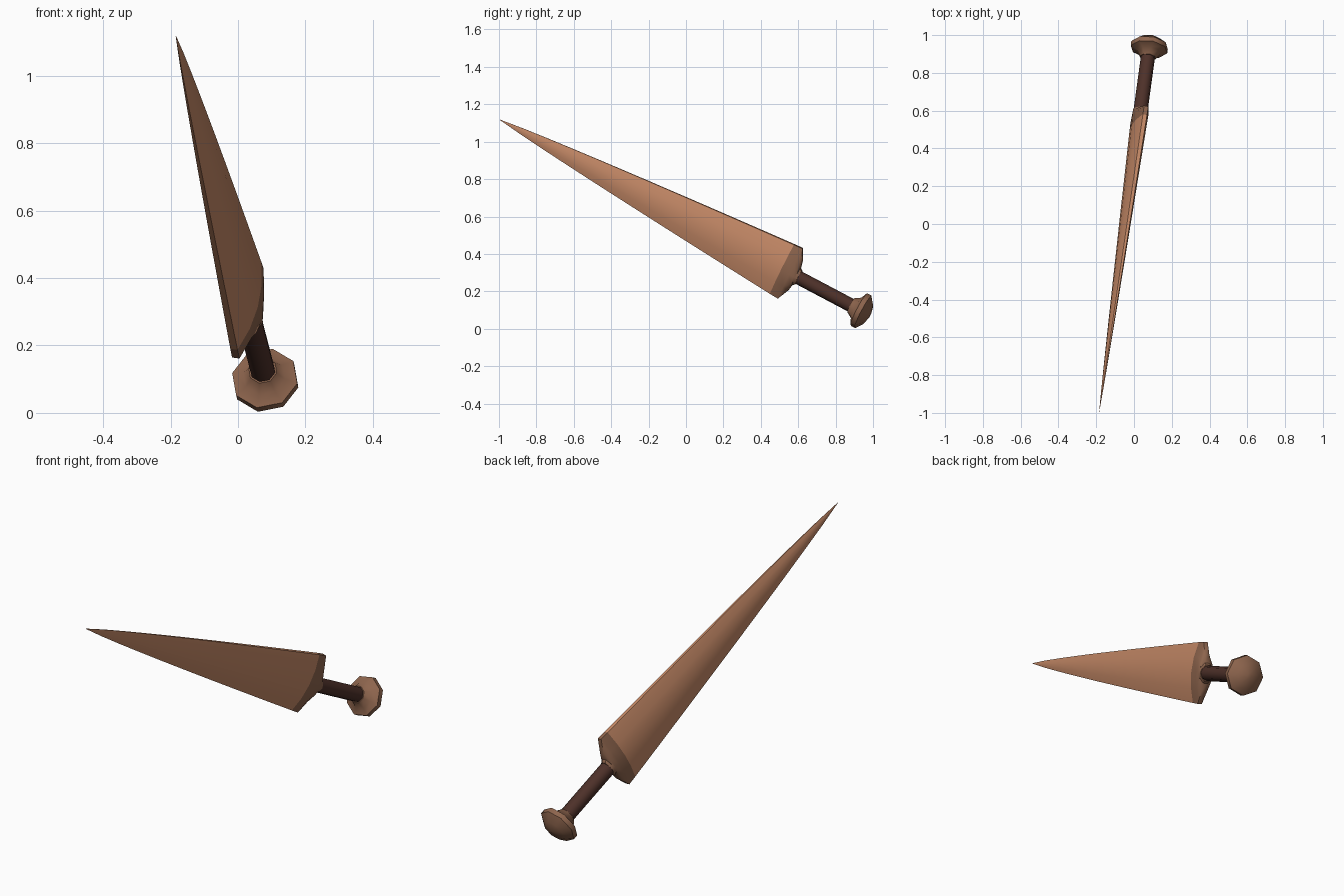
import bpy, bmesh, math
from mathutils import Vector

if "Cube" in bpy.data.objects:
    bpy.data.objects.remove(bpy.data.objects["Cube"])

# Local frame: axis runs from pommel to tip, wide across the blade, thick through it
ORIGIN = Vector((0.08, 0.93, 0.10))
TIP = Vector((-0.185, -1.0, 1.12))
AXIS = (TIP - ORIGIN).normalized()
LENGTH = (TIP - ORIGIN).length
WIDE = Vector((0.232, 0.415, 0.88))
WIDE = (WIDE - AXIS * WIDE.dot(AXIS)).normalized()
THICK = AXIS.cross(WIDE)

LENS = [(1, .3), (.5, .83), (0, 1), (-.5, .83), (-1, .3),
        (-1, -.3), (-.5, -.83), (0, -1), (.5, -.83), (1, -.3)]
OCTAGON = [(math.cos(k * math.pi / 4), math.sin(k * math.pi / 4)) for k in range(8)]


def material(name, color):
    m = bpy.data.materials.new(name)
    m.diffuse_color = (*color, 1)
    m.use_nodes = True
    m.node_tree.nodes["Principled BSDF"].inputs["Base Color"].default_value = m.diffuse_color
    return m


def loft(name, section, rings, mat, angle):
    """Skin a section through rings of (distance, half width, half thickness)."""
    bm = bmesh.new()
    loops = [[bm.verts.new(ORIGIN + AXIS * t + WIDE * (a * w) + THICK * (b * h))
              for a, b in section] for t, w, h in rings]
    n = len(section)
    for lo, hi in zip(loops, loops[1:]):
        for i in range(n):
            j = (i + 1) % n
            bm.faces.new((lo[i], lo[j], hi[j], hi[i]))
    bm.faces.new(loops[0][::-1])
    bm.faces.new(loops[-1])
    bmesh.ops.recalc_face_normals(bm, faces=bm.faces)
    me = bpy.data.meshes.new(name)
    bm.to_mesh(me)
    bm.free()
    me.materials.append(mat)
    ob = bpy.data.objects.new(name, me)
    bpy.context.collection.objects.link(ob)
    bpy.ops.object.select_all(action='DESELECT')
    ob.select_set(True)
    bpy.context.view_layer.objects.active = ob
    bpy.ops.object.shade_smooth_by_angle(angle=math.radians(angle))
    return ob


copper = material("copper", (0.58, 0.26, 0.14))
bronze = material("dark_bronze", (0.27, 0.13, 0.075))
leather = material("dark_leather", (0.075, 0.03, 0.022))

# Blade: lens section with a slightly convex taper to the point
START = 0.473
blade = []
for i in range(13):
    s = max(1 - i / 12, 0.003)
    blade.append((LENGTH - s * (LENGTH - START), 0.15 * s ** 0.85, 0.037 * s ** 0.85))
loft("blade", LENS, blade, copper, 40)

# Guard: shoulders closing from the blade down to the handle
loft("guard", LENS, [(0.373, .04, .04), (0.386, .05, .041), (0.394, .09, .041),
                     (0.423, .153, .038), (START, .15, .037)], bronze, 40)

# Handle
loft("handle", OCTAGON, [(0.04, .038, .038), (0.38, .038, .038)], leather, 50)

# Pommel: flared octagonal disc with a domed end
loft("pommel", OCTAGON, [(-0.062, .012, .012), (-0.05, .06, .06), (-0.02, .1, .1),
                         (0.006, .1, .1), (0.022, .064, .064), (0.055, .043, .043)],
     bronze, 50)
